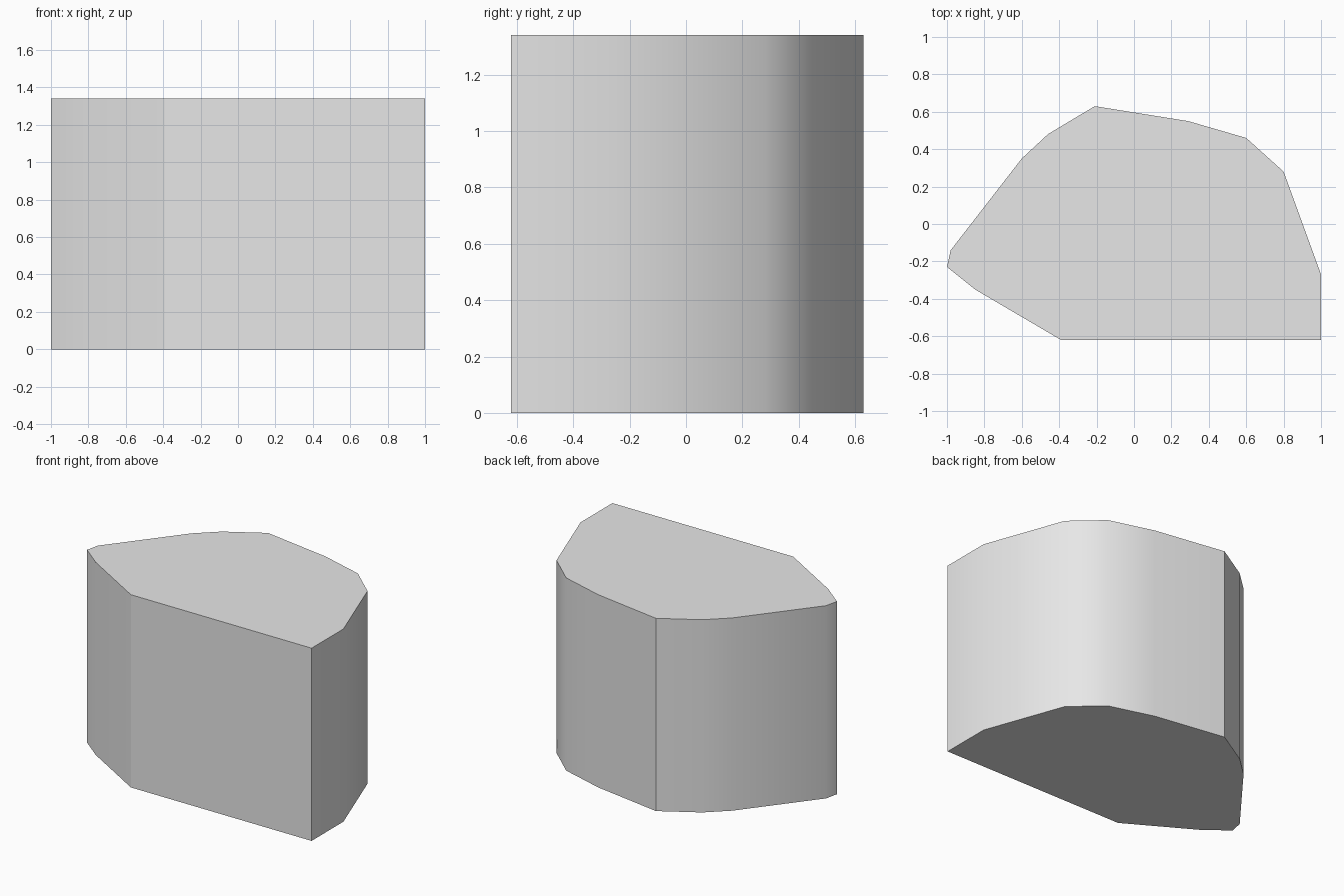
import bpy
import bmesh
import math

cube = bpy.data.objects.get("Cube")
if cube:
    bpy.data.objects.remove(cube, do_unlink=True)

HEIGHT = 1.34

# Plan outline, counter-clockwise from the front edge
OUTLINE = [
    (-0.39, -0.62), (1.0, -0.62), (1.0, -0.27), (0.80, 0.28),
    (0.60, 0.46), (0.29, 0.55), (-0.21, 0.63), (-0.46, 0.48),
    (-0.60, 0.35), (-0.98, -0.14), (-1.0, -0.23), (-0.85, -0.35),
]

# Plain grey surface
grey = bpy.data.materials.new("light grey")
grey.use_nodes = True
grey.diffuse_color = (0.8, 0.8, 0.8, 1.0)
grey.node_tree.nodes["Principled BSDF"].inputs["Base Color"].default_value = grey.diffuse_color

# Solid block: the outline raised to full height
bm = bmesh.new()
base = bm.faces.new([bm.verts.new((x, y, 0)) for x, y in OUTLINE])
raised = bmesh.ops.extrude_face_region(bm, geom=[base], use_keep_orig=True)
top_verts = [g for g in raised["geom"] if isinstance(g, bmesh.types.BMVert)]
bmesh.ops.translate(bm, verts=top_verts, vec=(0, 0, HEIGHT))
bmesh.ops.recalc_face_normals(bm, faces=bm.faces)
mesh = bpy.data.meshes.new("faceted_block")
bm.to_mesh(mesh)
bm.free()
mesh.materials.append(grey)

block = bpy.data.objects.new("faceted_block", mesh)
bpy.context.collection.objects.link(block)

# Soft shading round the gentle corners, crisp at the hard ones
bpy.ops.object.select_all(action="DESELECT")
block.select_set(True)
bpy.context.view_layer.objects.active = block
bpy.ops.object.shade_smooth_by_angle(angle=math.radians(30))
